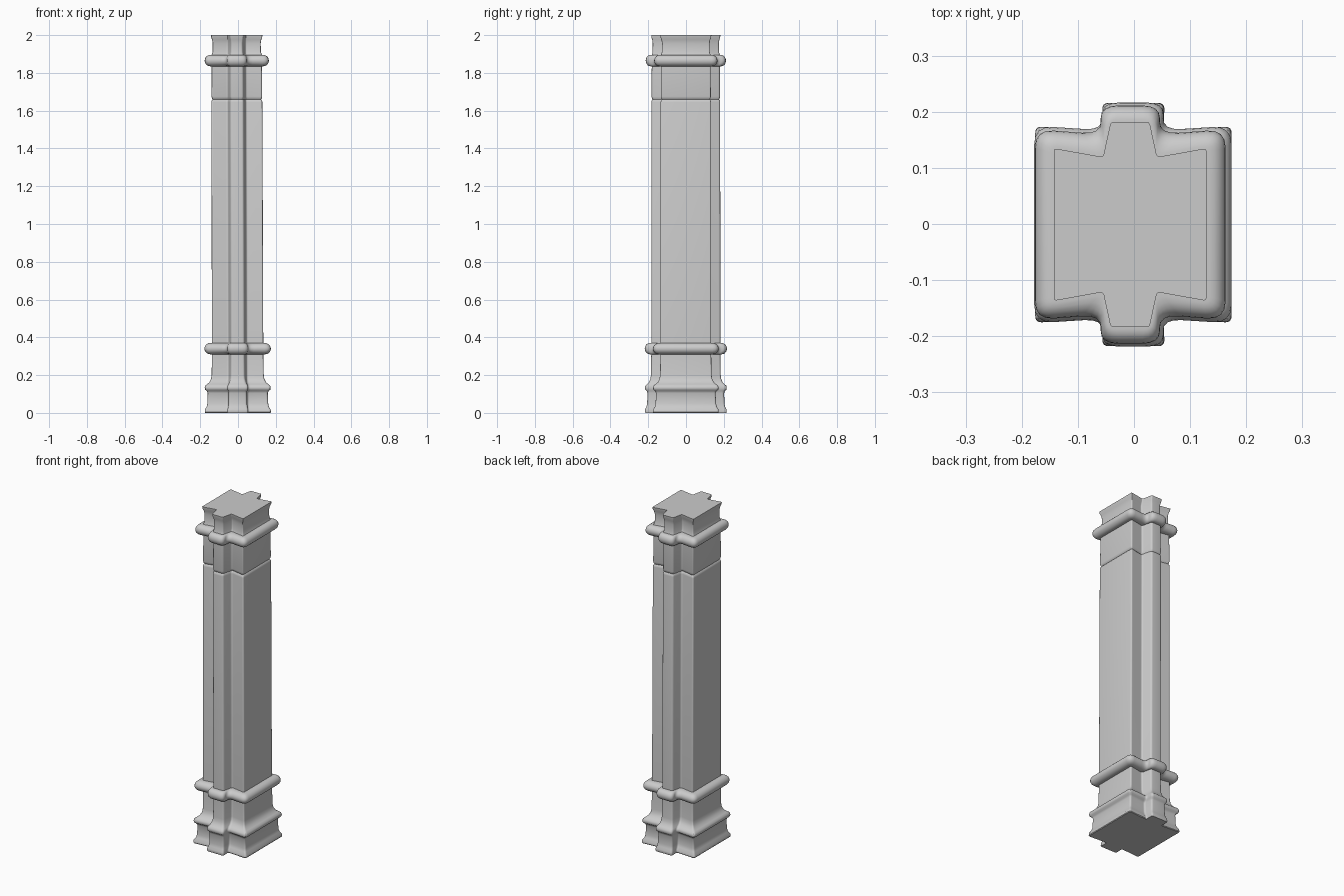
import bpy, bmesh, math
from mathutils import Vector

if "Cube" in bpy.data.objects:
    bpy.data.objects.remove(bpy.data.objects["Cube"])

BLOCK = 0.135  # half width of the plain shaft


def outline(half, r):
    """Square block with a tapering rib on front and back, corners rounded by r."""
    d = half - BLOCK
    tip_w, root_w = 0.034 + 0.55 * d, 0.048 + 0.12 * d
    root_y, tip_y = 0.119 + 1.2 * d, 0.182 + 0.87 * d
    side = [(half, half), (root_w, root_y), (tip_w, tip_y)]
    side += [(-x, y) for x, y in reversed(side)]
    corners = [Vector(p) for p in side] + [Vector((-x, -y)) for x, y in side]
    pts = []
    n = len(corners)
    for i, c in enumerate(corners):
        to_prev, to_next = corners[i - 1] - c, corners[(i + 1) % n] - c
        a = c + to_prev.normalized() * min(r, to_prev.length * 0.45)
        b = c + to_next.normalized() * min(r, to_next.length * 0.45)
        for k in range(5):
            t = k / 4
            pts.append(a * (1 - t) ** 2 + c * 2 * t * (1 - t) + b * t * t)
    return pts


def loft(name, profile, cap_bottom=False, cap_top=False):
    """Skin a list of (z, half width, corner radius) sections."""
    bm = bmesh.new()
    rings = []
    for z, half, r in profile:
        lean = -0.001 - 0.003 * z
        rings.append([bm.verts.new((p.x + lean, p.y - 0.001, z)) for p in outline(half, r)])
    for lo, hi in zip(rings, rings[1:]):
        for i in range(len(lo)):
            bm.faces.new((lo[i - 1], lo[i], hi[i], hi[i - 1]))
    if cap_bottom:
        bm.faces.new(rings[0])
    if cap_top:
        bm.faces.new(rings[-1])
    bmesh.ops.recalc_face_normals(bm, faces=bm.faces)
    # Open sleeves: make sure the skin faces outward
    wall = max(bm.faces, key=lambda f: f.calc_center_median().x)
    if wall.normal.x < 0:
        bmesh.ops.reverse_faces(bm, faces=bm.faces)
    mesh = bpy.data.meshes.new(name)
    bm.to_mesh(mesh)
    bm.free()
    ob = bpy.data.objects.new(name, mesh)
    bpy.context.collection.objects.link(ob)
    bpy.context.view_layer.objects.active = ob
    ob.select_set(True)
    bpy.ops.object.shade_smooth_by_angle(angle=math.radians(40))
    ob.select_set(False)


def collar(name, z, inner, bulge):
    """Half-round moulding wrapped around the pillar."""
    prof = [(z - 0.03, inner, 0.01)]
    for k in range(11):
        a = math.pi * (k / 10 - 0.5)
        prof.append((z + 0.03 * math.sin(a), inner + 0.008 + bulge * math.cos(a),
                     0.012 + 0.022 * math.cos(a)))
    prof.append((z + 0.03, inner, 0.01))
    loft(name, prof)


# Stepped base with a foot, a dado and a sloped ledge
loft("base", [(0, 0.172, 0.01), (0.004, 0.175, 0.012), (0.018, 0.174, 0.012),
              (0.032, 0.165, 0.012), (0.05, 0.161, 0.012), (0.105, 0.159, 0.012),
              (0.116, 0.164, 0.015), (0.122, 0.172, 0.015), (0.132, 0.175, 0.015),
              (0.144, 0.172, 0.015), (0.152, 0.162, 0.015), (0.162, 0.150, 0.012),
              (0.18, 0.141, 0.01), (0.2, 0.138, 0.01), (0.31, 0.136, 0.01)],
     cap_bottom=True)
collar("lower_collar", 0.34, 0.136, 0.032)

# Long shaft ending in a fine groove
loft("shaft", [(0.37, 0.136, 0.01), (1.645, 0.135, 0.01), (1.655, 0.133, 0.01),
               (1.66, 0.128, 0.01)])
loft("neck", [(1.66, 0.128, 0.01), (1.665, 0.132, 0.01), (1.675, 0.134, 0.01),
              (1.835, 0.133, 0.01)])
collar("upper_collar", 1.865, 0.133, 0.029)

# Flared top
loft("capital", [(1.895, 0.133, 0.01), (1.91, 0.128, 0.008), (1.955, 0.127, 0.008),
                 (1.975, 0.130, 0.006), (1.988, 0.135, 0.006), (2.0, 0.136, 0.006)],
     cap_top=True)
